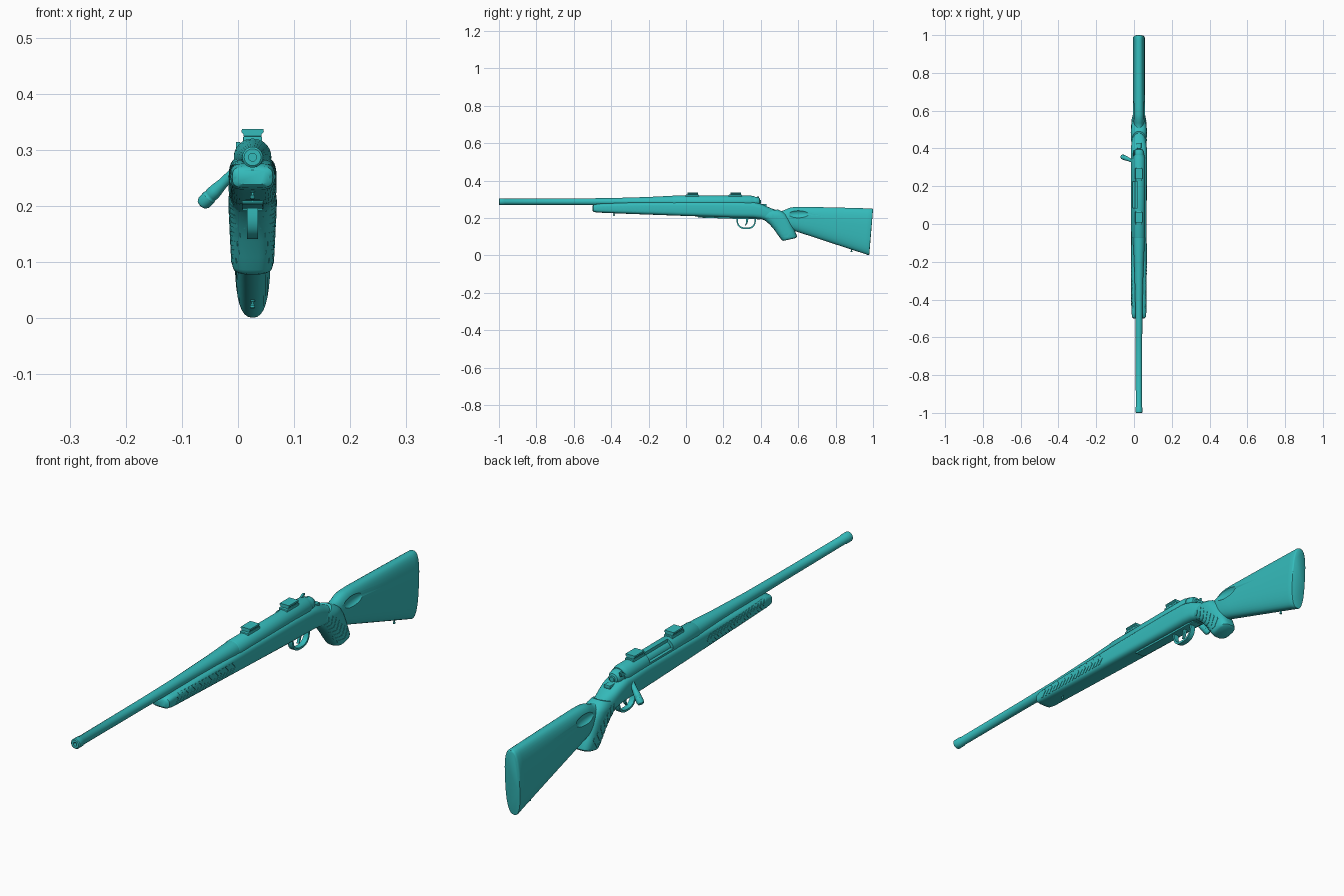
import bpy, bmesh, math
from mathutils import Vector
from mathutils.bvhtree import BVHTree

if "Cube" in bpy.data.objects:
    bpy.data.objects.remove(bpy.data.objects["Cube"])

AX, AZ = 0.026, 0.287          # bore axis
teal = bpy.data.materials.new("teal")
teal.diffuse_color = (0.035, 0.50, 0.50, 1)
teal.use_nodes = True
teal.node_tree.nodes["Principled BSDF"].inputs["Base Color"].default_value = teal.diffuse_color


def finish(name, bm, angle=35):
    bmesh.ops.remove_doubles(bm, verts=bm.verts, dist=1e-6)
    bmesh.ops.recalc_face_normals(bm, faces=bm.faces)
    me = bpy.data.meshes.new(name)
    bm.to_mesh(me)
    bm.free()
    me.materials.append(teal)
    ob = bpy.data.objects.new(name, me)
    bpy.context.collection.objects.link(ob)
    smooth(ob, angle)
    return ob


def smooth(ob, angle=35):
    bpy.ops.object.select_all(action='DESELECT')
    ob.select_set(True)
    bpy.context.view_layer.objects.active = ob
    bpy.ops.object.shade_smooth_by_angle(angle=math.radians(angle))


def skin(bm, rings):
    n = len(rings[0])
    for a, b in zip(rings, rings[1:]):
        for i in range(n):
            j = (i + 1) % n
            bm.faces.new((a[i], a[j], b[j], b[i]))
    bm.faces.new(rings[0])
    bm.faces.new(rings[-1])


def loft(name, sections, n=36):
    """Each section: low point (y, z), high point (y, z), half width, squareness."""
    bm = bmesh.new()
    rings = []
    for y0, z0, y1, z1, hw, e in sections:
        ring = []
        for i in range(n):
            c, s = math.cos(math.tau * i / n), math.sin(math.tau * i / n)
            u = math.copysign(abs(c) ** (2 / e), c)
            v = (math.copysign(abs(s) ** (2 / e), s) + 1) / 2
            ring.append(bm.verts.new((AX + hw * u, y0 + (y1 - y0) * v, z0 + (z1 - z0) * v)))
        rings.append(ring)
    skin(bm, rings)
    return finish(name, bm, 40)


def lathe(name, pts, origin=(AX, 0, AZ), axis=(0, 1, 0), n=32):
    """Revolve (distance, radius) points about an axis."""
    bm = bmesh.new()
    q = Vector(axis).to_track_quat('Z', 'X')
    skin(bm, [[bm.verts.new(Vector(origin) + q @ Vector((r * math.cos(math.tau * i / n),
               r * math.sin(math.tau * i / n), d))) for i in range(n)] for d, r in pts])
    return finish(name, bm)


def prism(name, pts, lo, hi, plane='yz', bevel=0.0):
    """Extrude an outline along the remaining axis."""
    bm = bmesh.new()
    place = (lambda p, t: (t, p[0], p[1])) if plane == 'yz' else (lambda p, t: (p[0], t, p[1]))
    skin(bm, [[bm.verts.new(place(p, t)) for p in pts] for t in (lo, hi)])
    if bevel:
        bmesh.ops.bevel(bm, geom=bm.edges[:], offset=bevel, segments=2, affect='EDGES', profile=0.5)
    return finish(name, bm)


def rect(a0, b0, a1, b1):
    return [(a0, b0), (a1, b0), (a1, b1), (a0, b1)]


def cut(ob, cutter):
    cutter.hide_render = True
    m = ob.modifiers.new("cut", 'BOOLEAN')
    m.operation, m.object, m.solver = 'DIFFERENCE', cutter, 'EXACT'
    bpy.context.view_layer.objects.active = ob
    bpy.ops.object.modifier_move_to_index(modifier="cut", index=0)
    bpy.ops.object.modifier_apply(modifier="cut")
    bpy.data.objects.remove(cutter)


# Stock: fore-end, wrist and butt in one loft
S = [(-.50, .238, .264, .029, 3), (-.494, .232, .271, .036, 3.5), (-.47, .229, .276, .039, 3.8),
     (-.30, .222, .283, .040, 3.8), (0, .211, .287, .041, 4), (.25, .203, .288, .042, 4),
     (.36, .200, .286, .043, 3.6), (.40, .195, .276, .042, 3.2), (.43, .185, .263, .039, 2.8),
     (.46, .170, .250, .035, 2.5), (.49, .155, .240, .031, 2.3), (.515, .145, .238, .028, 2.2),
     (.535, .140, .246, .028, 2.2), (.555, .136, .255, .030, 2.3), (.58, .131, .259, .032, 2.4),
     (.62, .118, .260, .032, 2.5)]
sections = [(y, a, y, b, w, e) for y, a, b, w, e in S]
sections += [(.80, .059, .81, .256, .032, 2.6), (.955, .0085, .972, .2515, .032, 2.7),
             (.974, .0015, .993, .251, .032, 2.7), (.979, .001, .998, .249, .030, 2.7),
             (.980, .005, 1.0, .245, .027, 2.7)]
stock = loft("stock", sections)

# Thumb scallops on both sides of the butt
for side in (-1, 1):
    bm = bmesh.new()
    bmesh.ops.create_uvsphere(bm, u_segments=32, v_segments=16, radius=1)
    bmesh.ops.scale(bm, vec=(.018, .060, .022), verts=bm.verts)
    bmesh.ops.translate(bm, vec=(AX + side * .037, .60, .222), verts=bm.verts)
    cut(stock, finish("scallop_cutter", bm))
smooth(stock, 40)

# Pistol grip
grip = loft("pistol_grip", [(.375, .207, .49, .246, .036, 2.6), (.400, .200, .515, .235, .0415, 2.8),
                            (.420, .188, .535, .222, .042, 2.8), (.447, .166, .552, .198, .041, 2.8),
                            (.472, .137, .566, .168, .0395, 2.8), (.492, .108, .581, .135, .038, 2.8),
                            (.509, .086, .592, .107, .0365, 2.8), (.514, .080, .593, .099, .034, 2.8),
                            (.522, .078, .588, .093, .028, 2.8)])


# Raised chevron texture laid onto the surface of a part, both sides
def chevrons(name, part, spots, reach, spread, thick, raise_by=.0014, steps=4):
    me = part.data
    tree = BVHTree.FromPolygons([v.co for v in me.vertices], [p.vertices[:] for p in me.polygons])
    bm = bmesh.new()
    for y, z, ang in spots:
        f = Vector((math.cos(ang), math.sin(ang)))
        u = Vector((-f.y, f.x))
        for side in (-1, 1):
            for arm in (-1, 1):
                rings = []
                for k in range(steps + 1):
                    p = Vector((y, z)) + (u * arm * spread - f * reach) * (k / steps)
                    w = f * thick
                    hits = [tree.ray_cast(Vector((side, *q)), Vector((-side, 0, 0)))[0] for q in (p, p + w)]
                    if None in hits:
                        break
                    up, dn = Vector((side * raise_by, 0, 0)), Vector((-side * .003, 0, 0))
                    a, b = hits
                    rings.append([bm.verts.new(v) for v in (a + dn, a + up, b + up, b + dn)])
                if len(rings) > 1:
                    skin(bm, rings)
    return finish(name, bm)


chevrons("fore_end_texture", stock, [(-.445 + .0195 * i, .256 - .0004 * i, 0) for i in range(18)],
         .018, .019, .010)
chevrons("grip_texture", grip, [(.440 + .0165 * i, .205 - .0165 * i, math.radians(-38 - 4 * i))
                                for i in range(7)], .018, .030, .010)

# Barrel with bored muzzle collar
lathe("barrel", [(-.94, .007), (-1, .007), (-1, .015), (-.997, .0185), (-.972, .0185), (-.969, .0165),
                 (-.6, .0175), (-.4, .0195), (-.2, .0255), (-.08, .0315), (-.04, .032), (0, .032), (0, .007)])

# Receiver with ejection port
receiver = lathe("receiver", [(-.075, .0310), (-.070, .0332), (.345, .0335), (.352, .031), (.365, .029)])
cut(receiver, prism("port_cutter", rect(.085, .290, .225, .330), -.03, .018))
smooth(receiver)
lathe("bolt_body", [(.08, .022), (.36, .022)])
prism("receiver_tang", rect(.33, .262, .43, .276), AX - .013, AX + .013, bevel=.003)

# Bolt shroud and safety lever
lathe("bolt_shroud", [(.360, .026), (.366, .027), (.385, .024), (.394, .018), (.396, .010), (.402, .009)])
prism("safety_lever", [(.355, .296), (.385, .296), (.392, .314), (.380, .314)], -.004, .004, bevel=.0015)

# Bolt handle
a, b = Vector((.004, .328, .272)), Vector((-.066, .358, .201))
L = (b - a).length
lathe("bolt_handle", [(L * t, r) for t, r in ((0, .010), (.2, .0085), (.45, .0095), (.62, .0120), (.72, .0128),
      (.74, .0118), (.77, .0118), (.79, .0132), (.93, .0128), (.98, .0098), (1.0, .005))], a, b - a, 24)

# Sight mounting bases
profile = [(-.013, .314), (-.013, .322), (-.016, .325), (-.016, .328), (-.020, .332), (-.019, .337)]
outline = [(AX + x, z) for x, z in profile] + [(AX - x, z) for x, z in reversed(profile)]
for i, y in enumerate((.005, .235)):
    prism(f"mount_top_{i}", outline, y + .002, y + .058, 'xz')
    prism(f"mount_base_{i}", rect(AX - .017, .310, AX + .017, .3245), y - .008, y + .064, 'xz', .002)

# Floor plate under the stock
prism("floor_plate", [(.06, .206), (.07, .202), (.25, .196), (.40, .193), (.40, .21), (.06, .215)],
      AX - .019, AX + .019, bevel=.0015)


# Trigger guard and trigger
def arc(ry, rz):
    out = []
    for i in range(25):
        t = math.pi + math.pi * i / 24
        c, s = math.cos(t), math.sin(t)
        out.append((.322 + ry * math.copysign(abs(c) ** .75, c), .197 - rz * abs(s) ** .75))
    return out


prism("trigger_guard", arc(.052, .056) + arc(.045, .048)[::-1], AX - .010, AX + .010)
prism("trigger", [(.318, .205), (.334, .205), (.332, .185), (.327, .170), (.319, .159), (.315, .161),
                  (.321, .173), (.323, .186)], AX - .005, AX + .005, bevel=.001)

# Sling studs
for nm, y, z in (("front_sling_stud", -.385, .232), ("rear_sling_stud", .885, .037)):
    lathe(nm, [(0, .004), (.007, .004), (.008, .0025), (.012, .0025), (.014, .0045), (.018, .0045), (.020, .0025)],
          (AX, y, z), (0, 0, -1), 16)
